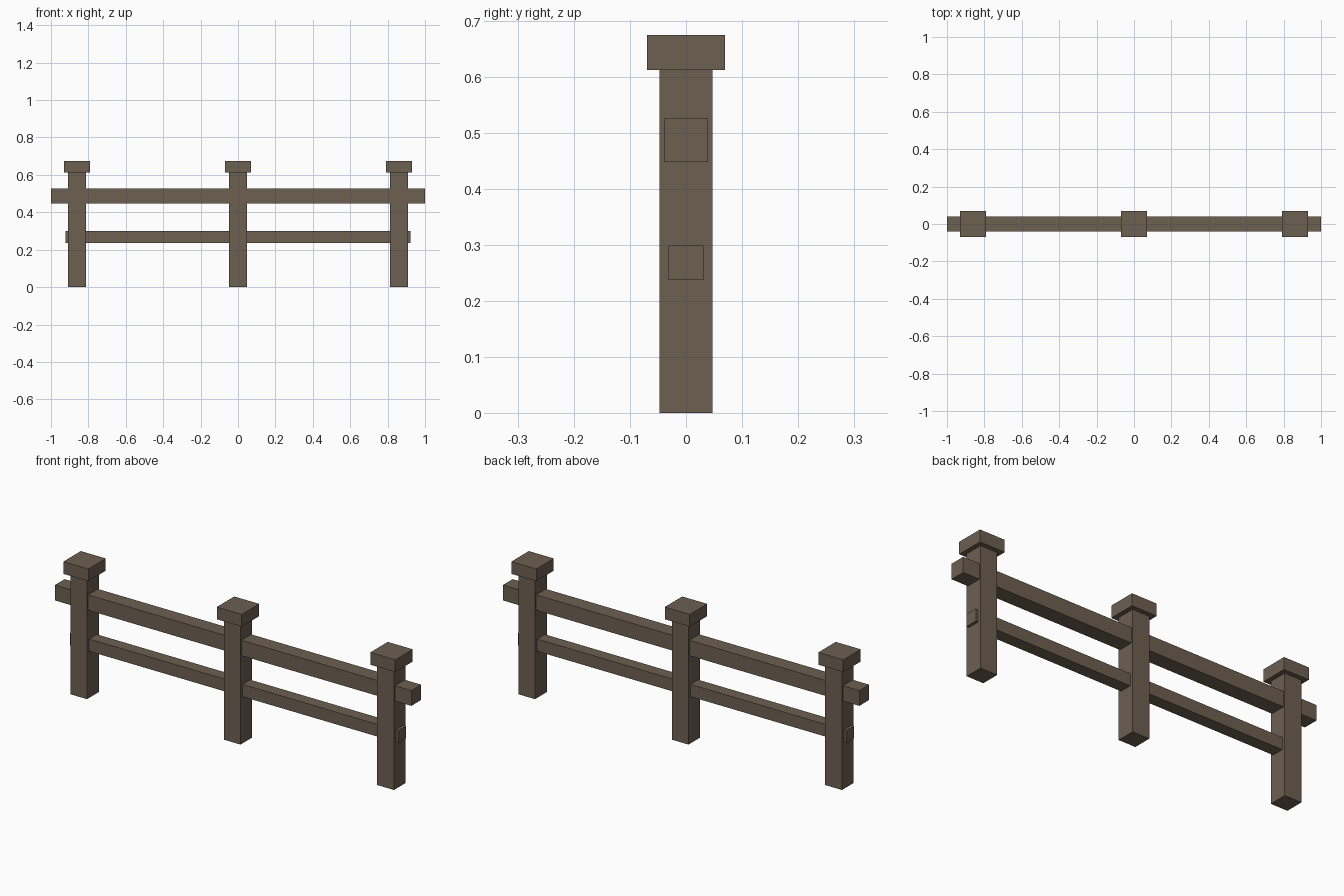
import bpy

cube = bpy.data.objects.get("Cube")
if cube:
    bpy.data.objects.remove(cube, do_unlink=True)

# Weathered wood material
wood = bpy.data.materials.new("weathered_brown_wood")
wood.use_nodes = True
colour = (0.155, 0.116, 0.083, 1)
wood.diffuse_color = colour
wood.node_tree.nodes["Principled BSDF"].inputs["Base Color"].default_value = colour


def beam(name, x, bottom, top, length, depth):
    """Box centred on x, spanning bottom to top."""
    bpy.ops.mesh.primitive_cube_add(size=1, location=(x, 0, (bottom + top) / 2))
    obj = bpy.context.object
    obj.name = name
    obj.scale = (length, depth, top - bottom)
    bpy.ops.object.transform_apply(location=False, rotation=False, scale=True)
    obj.data.materials.append(wood)
    return obj


# Posts with square caps
for side, x in (("right", -0.861), ("middle", 0), ("left", 0.861)):
    beam(f"{side}_post", x, 0, 0.613, 0.094, 0.094)
    beam(f"{side}_post_cap", x, 0.613, 0.675, 0.14, 0.14)

# Horizontal rails running through the posts
beam("upper_rail", 0, 0.448, 0.526, 2.0, 0.078)
beam("lower_rail", 0, 0.237, 0.299, 1.844, 0.062)
